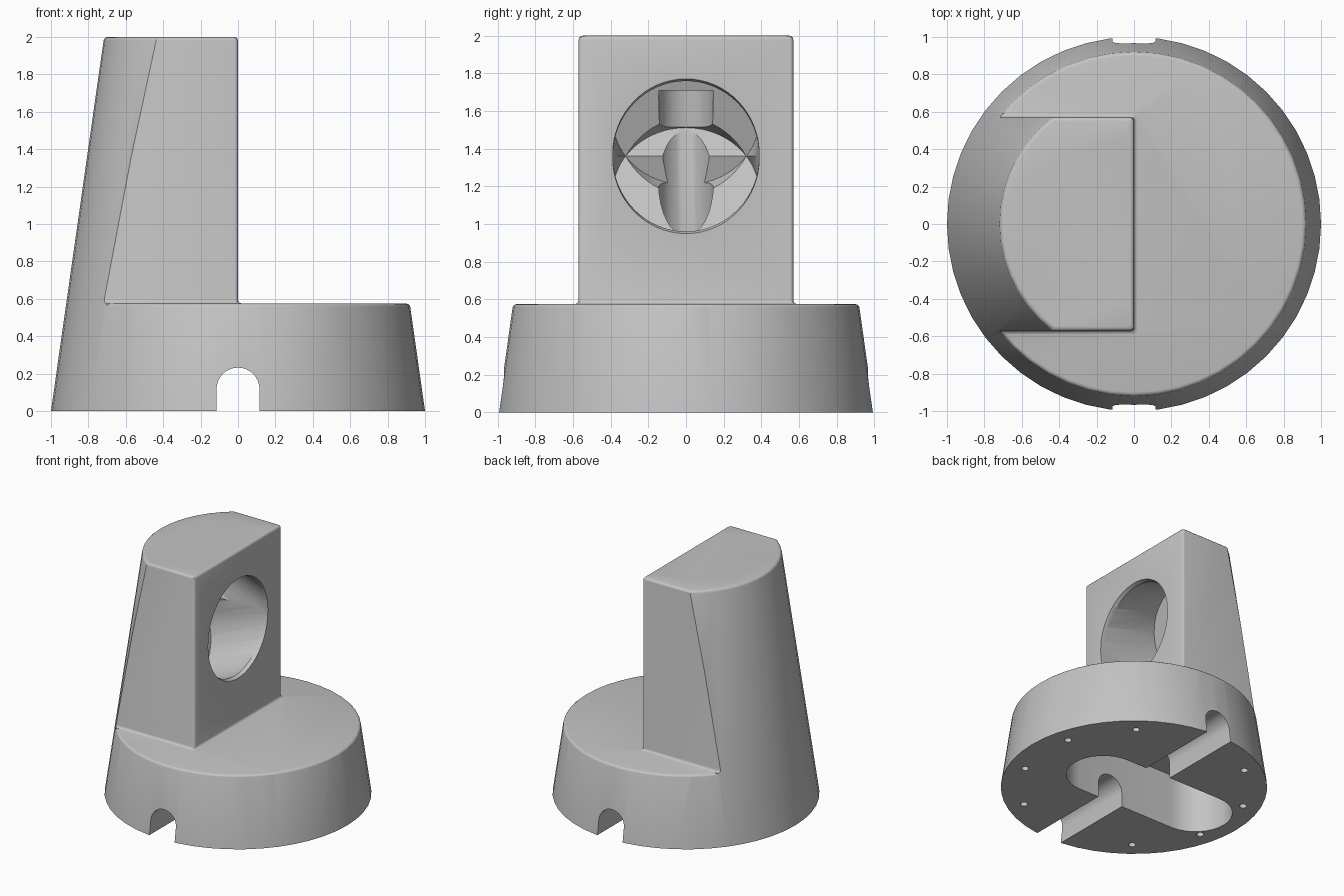
import bpy, bmesh, math
from mathutils import Matrix, Vector

cube = bpy.data.objects.get("Cube")
if cube:
    bpy.data.objects.remove(cube, do_unlink=True)

mat = bpy.data.materials.new("plain_grey")
mat.use_nodes = True
grey = (0.55, 0.55, 0.55, 1)
mat.diffuse_color = grey
mat.node_tree.nodes["Principled BSDF"].inputs["Base Color"].default_value = grey

SLAB, TOP, HALF, ROUND = 0.575, 2.0, 0.57, 0.02
SLOPE = 0.142                       # cone wall: radius lost per unit height


def finish(name, bm):
    bmesh.ops.recalc_face_normals(bm, faces=bm.faces)
    mesh = bpy.data.meshes.new(name)
    bm.to_mesh(mesh)
    bm.free()
    obj = bpy.data.objects.new(name, mesh)
    bpy.context.collection.objects.link(obj)
    mesh.materials.append(mat)
    return obj


def loft(name, rings):
    """Closed solid through rings with equal point counts."""
    bm = bmesh.new()
    loops = [[bm.verts.new(p) for p in ring] for ring in rings]
    n = len(loops[0])
    for a, b in zip(loops, loops[1:]):
        for i in range(n):
            j = (i + 1) % n
            bm.faces.new((a[i], a[j], b[j], b[i]))
    bm.faces.new(loops[0])
    bm.faces.new(loops[-1])
    return finish(name, bm)


def quarter(steps=3):
    return [math.pi / 2 * i / steps for i in range(steps + 1)]


def frustum(name, height, bottom, grow=0.0, sides=48):
    """Tapered drum with a rounded upper rim."""
    wall = lambda z: 1 - SLOPE * z + grow
    profile = [(wall(bottom), bottom)]
    for t in quarter():
        z = height - ROUND + ROUND * math.sin(t)
        profile.append((wall(z) - ROUND * (1 - math.cos(t)), z))
    return loft(name, [[(r * math.cos(math.tau * i / sides),
                         r * math.sin(math.tau * i / sides), z)
                        for i in range(sides)] for r, z in profile])


def rod(name, start, end, radius, sides=32, squash=1.0):
    """Cylinder between two points; squash flattens it across its axis."""
    start, end = Vector(start), Vector(end)
    axis = end - start
    turn = axis.to_track_quat('Z', 'Y').to_matrix().to_4x4()
    bm = bmesh.new()
    bmesh.ops.create_cone(bm, cap_ends=True, segments=sides, radius1=radius,
                          radius2=radius, depth=axis.length,
                          matrix=Matrix.Translation((start + end) / 2) @ turn
                          @ Matrix.Diagonal((1, squash, 1, 1)))
    return finish(name, bm)


def combine(target, tool, operation):
    mod = target.modifiers.new(operation.lower(), 'BOOLEAN')
    mod.operation, mod.object, mod.solver = operation, tool, 'EXACT'
    bpy.context.view_layer.objects.active = target
    bpy.ops.object.modifier_apply(modifier=mod.name)
    bpy.data.objects.remove(tool, do_unlink=True)


def tower_ring(offset, z):
    """Tower outline with softened front corners, grown by offset."""
    half, front = HALF + offset, offset
    ring = [(-2, -half, z)]
    arc = [(ROUND * math.sin(t), ROUND * (1 - math.cos(t))) for t in quarter()]
    ring += [(front - ROUND + a, -half + b, z) for a, b in arc]
    ring += [(front - ROUND + a, half - b, z) for a, b in reversed(arc)]
    return ring + [(-2, half, z)]


# Upright block: filleted foot, rounded top edge
rings = [tower_ring(ROUND, 0.4)]
rings += [tower_ring(ROUND * (1 - math.sin(t)), SLAB + ROUND * (1 - math.cos(t)))
          for t in quarter()]
rings += [tower_ring(-ROUND * (1 - math.cos(t)), TOP - ROUND * (1 - math.sin(t)))
          for t in quarter()]
tower = loft("tower_block", rings)

# Body: the tall cone trimmed to the base drum plus the upright block
envelope = frustum("base_drum", SLAB, -0.1, 0.001)
combine(envelope, tower, 'UNION')
body = frustum("tapered_stand", TOP, 0)
combine(body, envelope, 'INTERSECT')

# Front socket: two crossing bores, one angled up and one down
HOLE_Z, PIVOT, TILT, DEPTH = 1.36, -0.03, 0.38, 0.55
for side in (1, -1):
    at = lambda x: (x, 0, HOLE_Z + side * TILT * (PIVOT - x))
    combine(body, rod("socket_cutter", at(0.4), at(-DEPTH), 0.389, 64, 0.96),
            'DIFFERENCE')

# Cable channel following the sloping back wall
lean = lambda z: (-DEPTH + SLOPE * (z - HOLE_Z), 0, z)
combine(body, rod("channel_cutter", lean(0.3), lean(1.71), 0.145), 'DIFFERENCE')

# Round-ended pocket underneath
outline = []
for centre, begin in ((0.3, -math.pi / 2), (-0.6, math.pi / 2)):
    for i in range(17):
        t = begin + math.pi * i / 16
        outline.append((centre + 0.28 * math.cos(t), 0.28 * math.sin(t)))
pocket = loft("pocket_cutter", [[(x, y, z) for x, y in outline]
                                for z in (-0.2, 0.45)])
combine(body, pocket, 'DIFFERENCE')

# Arched cable tunnel from front to back
R = 0.115
arch = [(R, -0.2)] + [(R * math.cos(math.pi * i / 16),
                       0.117 + R * math.sin(math.pi * i / 16))
                      for i in range(17)] + [(-R, -0.2)]
tunnel = loft("tunnel_cutter", [[(x, y, z) for x, z in arch] for y in (-1.2, 1.2)])
combine(body, tunnel, 'DIFFERENCE')

# Screw holes around the underside, skipping the tunnel mouths
for i in range(10):
    if i % 5 != 2:
        t = math.radians(15 + 36 * (i - 0))
        x, y = 0.865 * math.cos(t), 0.865 * math.sin(t)
        combine(body, rod("screw_cutter", (x, y, -0.1), (x, y, 0.2), 0.028, 16),
                'DIFFERENCE')

# Shading
bpy.ops.object.select_all(action='DESELECT')
body.select_set(True)
bpy.context.view_layer.objects.active = body
bpy.ops.object.shade_smooth_by_angle(angle=math.radians(32))
